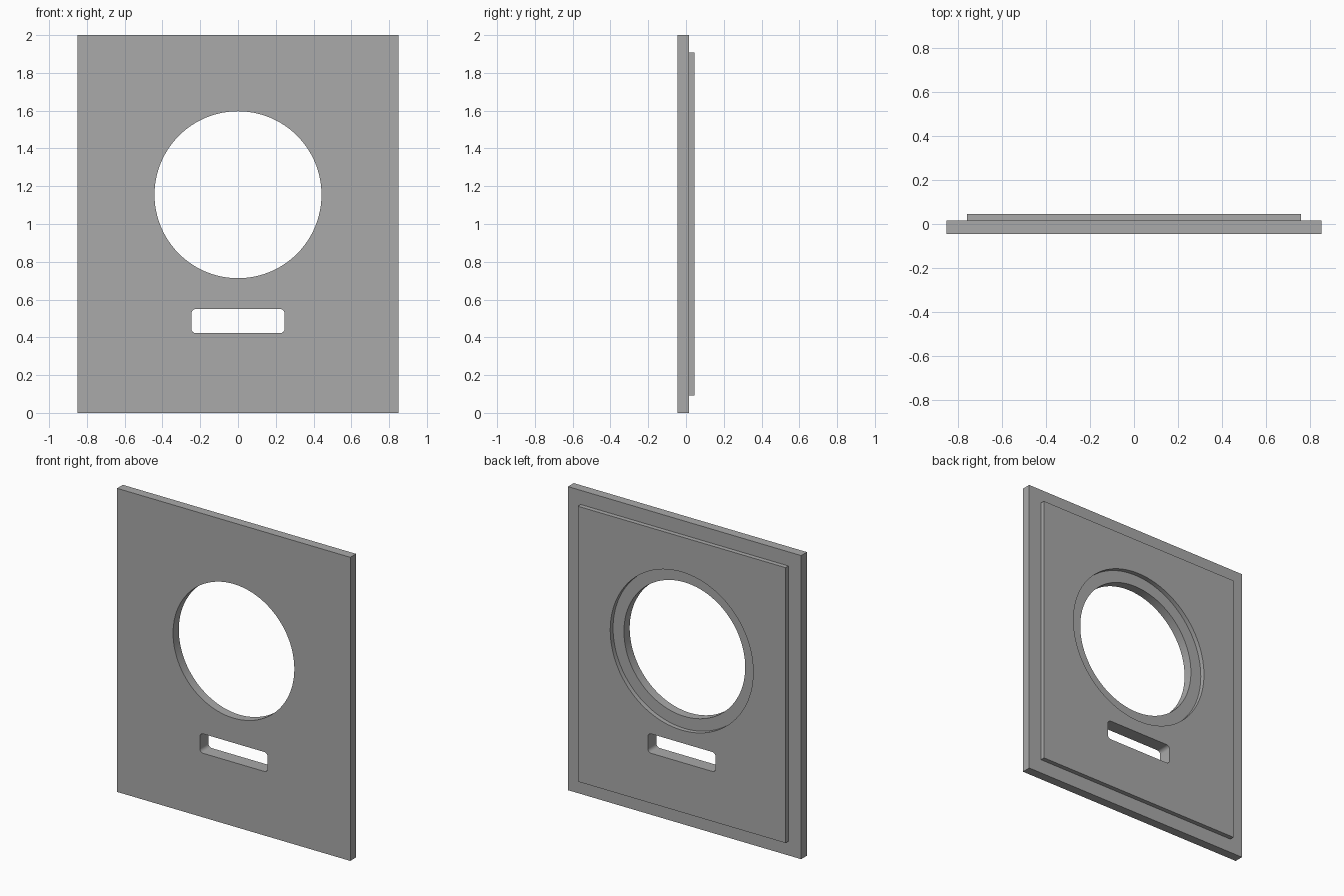
import bpy, bmesh
from math import sin, cos, pi, radians

cube = bpy.data.objects.get("Cube")
if cube:
    bpy.data.objects.remove(cube, do_unlink=True)

grey = bpy.data.materials.new("plain grey")
grey.use_nodes = True
colour = (0.4, 0.4, 0.4, 1)
grey.diffuse_color = colour
grey.node_tree.nodes["Principled BSDF"].inputs["Base Color"].default_value = colour


def rectangle(half_width, bottom, top):
    w = half_width
    return [(-w, bottom), (w, bottom), (w, top), (-w, top)]


def circle(z, radius, steps=96):
    return [(radius * cos(2 * pi * i / steps), z + radius * sin(2 * pi * i / steps))
            for i in range(steps)]


def rounded_slot(half_width, bottom, top, radius, steps=6):
    points = []
    corners = [(1, top - radius), (-1, top - radius), (-1, bottom + radius), (1, bottom + radius)]
    for quarter, (side, z) in enumerate(corners):
        for i in range(steps + 1):
            a = (quarter + i / steps) * pi / 2
            points.append((side * (half_width - radius) + radius * cos(a), z + radius * sin(a)))
    return points


def sheet(name, loops, front, back):
    """Fill an outline with holes and extrude it from front to back."""
    bm = bmesh.new()
    for loop in loops:
        verts = [bm.verts.new((x, front, z)) for x, z in loop]
        for a, b in zip(verts, verts[1:] + verts[:1]):
            bm.edges.new((a, b))
    bmesh.ops.triangle_fill(bm, edges=bm.edges[:], use_beauty=True)
    grown = bmesh.ops.extrude_face_region(bm, geom=bm.faces[:], use_keep_orig=True)
    moved = [g for g in grown["geom"] if isinstance(g, bmesh.types.BMVert)]
    bmesh.ops.translate(bm, verts=moved, vec=(0, back - front, 0))
    bmesh.ops.recalc_face_normals(bm, faces=bm.faces[:])
    # Merge the flat triangles into clean faces
    bmesh.ops.dissolve_limit(bm, angle_limit=radians(0.5), verts=bm.verts[:], edges=bm.edges[:])
    mesh = bpy.data.meshes.new(name)
    bm.to_mesh(mesh)
    bm.free()
    mesh.materials.append(grey)
    obj = bpy.data.objects.new(name, mesh)
    bpy.context.collection.objects.link(obj)
    bpy.ops.object.select_all(action="DESELECT")
    obj.select_set(True)
    bpy.context.view_layer.objects.active = obj
    bpy.ops.object.shade_smooth_by_angle(angle=radians(30))
    return obj


hole_z = 1.155
slot = rounded_slot(0.247, 0.422, 0.55, 0.025)

# Front plate with the round opening and slot
sheet("front_plate", [rectangle(0.85, 0, 2), circle(hole_z, 0.442), slot], -0.045, 0.015)

# Raised back panel; its wider opening leaves a stepped rim
sheet("back_panel", [rectangle(0.757, 0.093, 1.907), circle(hole_z, 0.521), slot], 0.015, 0.045)
